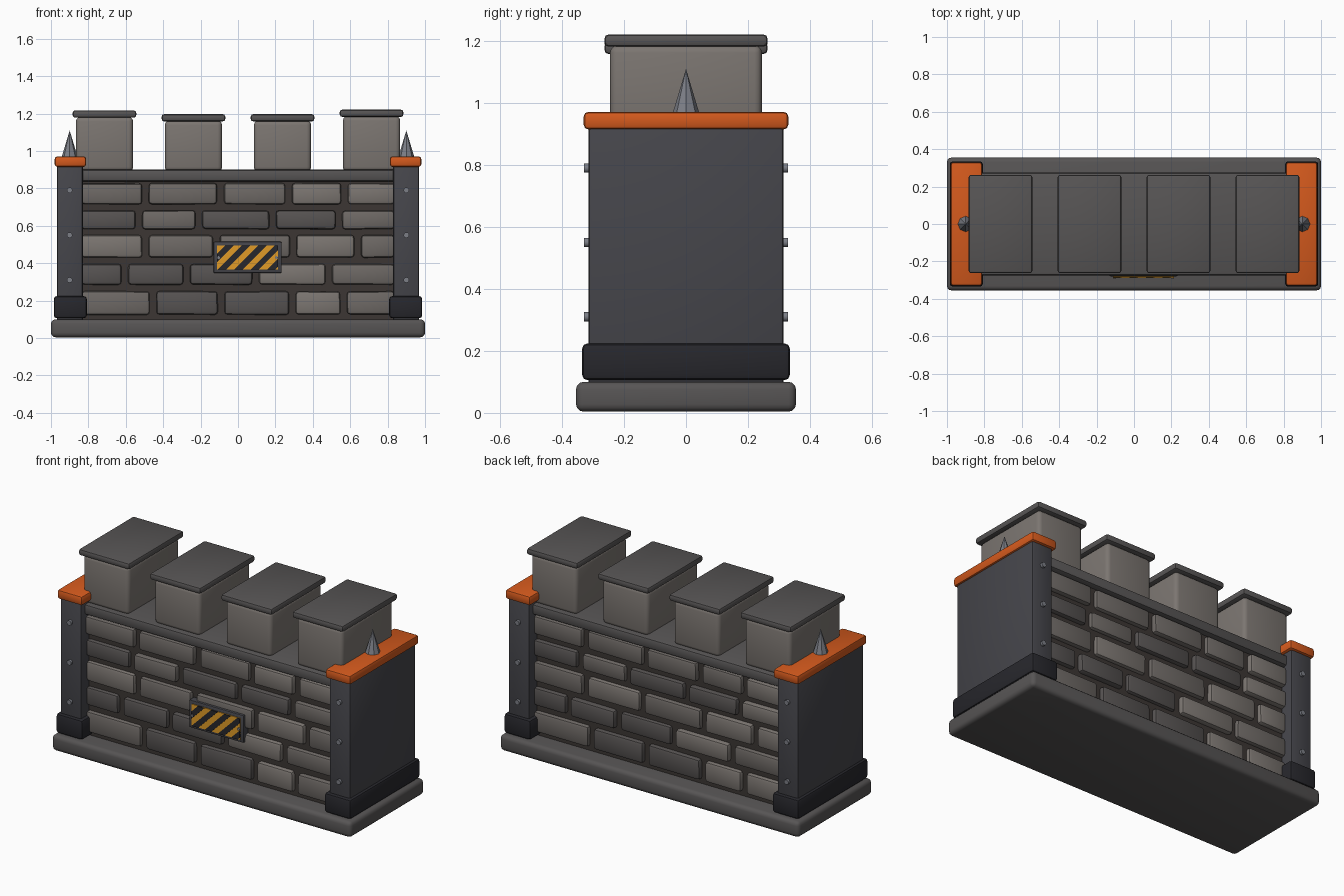
import bpy, bmesh, math, random
from mathutils import Vector

if "Cube" in bpy.data.objects:
    bpy.data.objects.remove(bpy.data.objects["Cube"])

random.seed(4)


def mat(name, r, g, b):
    m = bpy.data.materials.new(name)
    m.diffuse_color = (r, g, b, 1)
    m.use_nodes = True
    m.node_tree.nodes["Principled BSDF"].inputs["Base Color"].default_value = m.diffuse_color
    return m


STONE = mat("stone", 0.20, 0.18, 0.165)
STONE_MID = mat("stone_mid", 0.155, 0.14, 0.13)
STONE_DARK = mat("stone_dark", 0.095, 0.087, 0.085)
TRIM = mat("trim_stone", 0.095, 0.09, 0.09)
MORTAR = mat("mortar", 0.045, 0.037, 0.034)
IRON = mat("iron", 0.06, 0.06, 0.07)
BLACK = mat("black_iron", 0.02, 0.02, 0.025)
STEEL = mat("steel", 0.2, 0.21, 0.24)
ORANGE = mat("orange", 0.65, 0.10, 0.012)
YELLOW = mat("yellow", 0.75, 0.33, 0.02)


def finish(name, bm, material, smooth=True):
    bmesh.ops.recalc_face_normals(bm, faces=bm.faces)
    me = bpy.data.meshes.new(name)
    bm.to_mesh(me)
    bm.free()
    me.materials.append(material)
    ob = bpy.data.objects.new(name, me)
    bpy.context.collection.objects.link(ob)
    if smooth:
        bpy.ops.object.select_all(action='DESELECT')
        ob.select_set(True)
        bpy.context.view_layer.objects.active = ob
        bpy.ops.object.shade_smooth_by_angle(angle=math.radians(40))
    return ob


def box(name, x, y, z, material, bevel=0.01, seg=2, jitter=0.0):
    """Bevelled box from (min, max) ranges."""
    bm = bmesh.new()
    bmesh.ops.create_cube(bm, size=1)
    for v in bm.verts:
        v.co = Vector([(r[0] + r[1]) / 2 + c * (r[1] - r[0]) for r, c in zip((x, y, z), v.co)])
        v.co += Vector([random.uniform(-jitter, jitter) for _ in range(3)])
    if bevel:
        bmesh.ops.bevel(bm, geom=bm.edges[:], offset=bevel, segments=seg,
                        profile=0.5, affect='EDGES')
    return finish(name, bm, material)


def cone(name, loc, r1, r2, depth, sides, material, along_y=False, smooth=True):
    bm = bmesh.new()
    bmesh.ops.create_cone(bm, cap_ends=True, segments=sides, radius1=r1, radius2=r2, depth=depth)
    for v in bm.verts:
        if along_y:
            v.co = Vector((v.co.x, v.co.z, v.co.y))
        v.co += Vector(loc)
    return finish(name, bm, material, smooth)


# Plinth, mortar core and wall-top ledge
box("base_plinth", (-1, 1), (-0.355, 0.355), (0.004, 0.1), TRIM, 0.024, 3)
box("mortar_core", (-0.86, 0.86), (-0.238, 0.238), (0.08, 0.86), MORTAR, 0)
box("top_ledge", (-0.86, 0.86), (-0.275, 0.275), (0.837, 0.9), TRIM, 0.014)

# Brick courses: (z range, joint centres, dark brick indices)
courses = [
    ((0.125, 0.25), (-0.455, -0.09, 0.29, 0.565), (1, 2)),
    ((0.285, 0.395), (-0.605, -0.275, 0.095, 0.485), (0, 1, 2)),
    ((0.43, 0.55), (-0.495, -0.115, 0.295, 0.64), ()),
    ((0.582, 0.682), (-0.53, -0.21, 0.185, 0.54), (0, 2, 3)),
    ((0.715, 0.828), (-0.495, -0.093, 0.27, 0.57), ()),
]
for side, label in ((-1, "front"), (1, "back")):
    for r, (z, joints, dark) in enumerate(courses):
        edges = (-0.855,) + joints + (0.855,)
        for i in range(5):
            a, b = edges[i] + 0.018, edges[i + 1] - 0.018
            x = (a, b) if side < 0 else (-b, -a)
            face = 0.266 + random.uniform(-0.006, 0.004)
            y = (-face, -0.2) if side < 0 else (0.2, face)
            if i in dark:
                m = STONE_DARK
            else:
                m = random.choice((STONE, STONE_MID))
            box(f"brick_{label}_{r}_{i}", x, y, z, m, 0.017, 2, 0.002)

# Merlons with cap slabs
for i, (cx, top) in enumerate(((-0.714, 1.178), (-0.238, 1.158), (0.238, 1.158), (0.714, 1.182))):
    box(f"merlon_{i}", (cx - 0.153, cx + 0.153), (-0.245, 0.245), (0.89, top + 0.004), STONE, 0.024, 3)
    box(f"merlon_cap_{i}", (cx - 0.17, cx + 0.17), (-0.263, 0.263), (top, top + 0.039), TRIM, 0.013)

# End posts with foot, orange cap, spike and rivets
for s, label in ((-1, "left"), (1, "right")):
    def span(a, b):
        return tuple(sorted((s * a, s * b)))
    box(f"post_{label}", span(0.83, 0.968), (-0.314, 0.314), (0.09, 0.93), IRON, 0.01)
    box(f"post_foot_{label}", span(0.808, 0.985), (-0.335, 0.335), (0.106, 0.224), BLACK, 0.016)
    box(f"post_cap_{label}", span(0.812, 0.98), (-0.33, 0.33), (0.915, 0.971), ORANGE, 0.014)
    cone(f"spike_{label}", (s * 0.9, 0, 1.035), 0.045, 0, 0.15, 8, STEEL, smooth=False)
    for f in (-1, 1):
        for k, z in enumerate((0.31, 0.55, 0.79)):
            cone(f"rivet_{label}_{'front' if f < 0 else 'back'}_{k}", (s * 0.9, f * 0.317, z),
                 0.015, 0.015, 0.024, 12, STEEL, True)

# Hazard sign on the front
X0, X1, Z0, Z1 = -0.112, 0.214, 0.365, 0.495
box("sign_frame", (-0.131, 0.233), (-0.28, -0.23), (0.348, 0.515), IRON, 0.006)
box("sign_panel", (X0, X1), (-0.285, -0.27), (Z0, Z1), YELLOW, 0)
for k in range(6):
    # Diagonal bar, clipped to the panel
    x = X0 - 0.085 + k * 0.088
    bm = bmesh.new()
    h = Z1 - Z0
    prof = ((x, Z0), (x + 0.044, Z0), (x + 0.044 + h, Z1), (x + h, Z1))
    face = bm.faces.new([bm.verts.new((px, -0.289, pz)) for px, pz in prof])
    ext = bmesh.ops.extrude_face_region(bm, geom=[face])
    for v in ext["geom"]:
        if isinstance(v, bmesh.types.BMVert):
            v.co.y = -0.28
    for lim, n in ((X0, -1), (X1, 1)):
        cut = bmesh.ops.bisect_plane(bm, geom=bm.verts[:] + bm.edges[:] + bm.faces[:],
                                     plane_co=(lim, 0, 0), plane_no=(n, 0, 0), clear_outer=True)
        rim = [e for e in cut["geom_cut"] if isinstance(e, bmesh.types.BMEdge)]
        if rim:
            bmesh.ops.holes_fill(bm, edges=rim)
    if bm.faces:
        finish(f"sign_stripe_{k}", bm, BLACK, False)
    else:
        bm.free()
for k, x in enumerate((X0 + 0.008, X1 - 0.008)):
    cone(f"sign_bolt_{k}", (x, -0.286, 0.43), 0.008, 0.008, 0.012, 10, STEEL, True)
